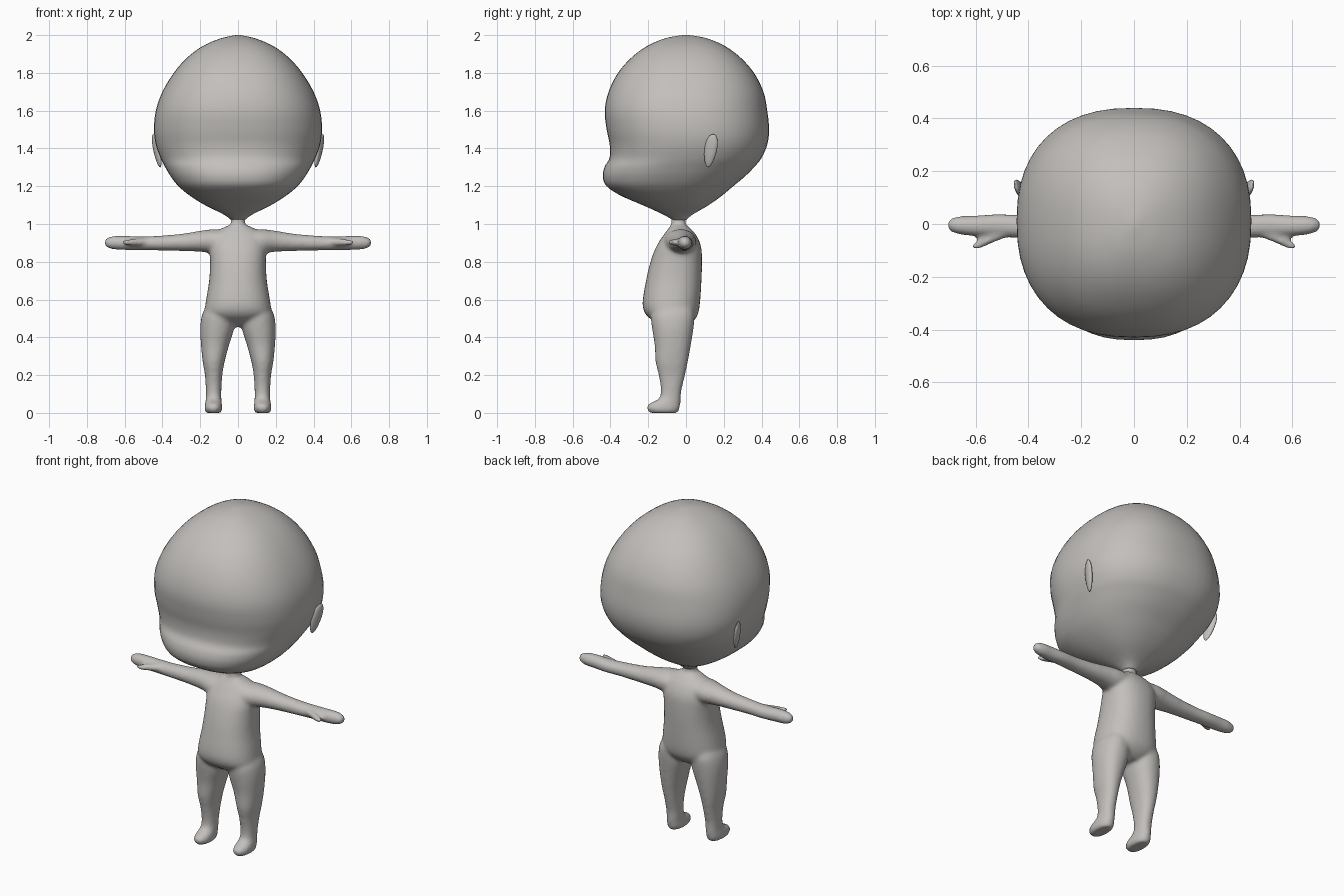
import bpy, bmesh, math
from mathutils import Vector

if "Cube" in bpy.data.objects:
    bpy.data.objects.remove(bpy.data.objects["Cube"])

clay = bpy.data.materials.new("clay_grey")
clay.use_nodes = True
COLOUR = (0.54, 0.52, 0.5, 1)
clay.diffuse_color = COLOUR
clay.node_tree.nodes["Principled BSDF"].inputs["Base Color"].default_value = COLOUR


def catmull(rows, steps):
    """Smoothly fill in rows between the given ones."""
    rows = [Vector(r) for r in rows]
    out = []
    for i in range(len(rows) - 1):
        p0, p1, p2 = rows[max(i - 1, 0)], rows[i], rows[i + 1]
        p3 = rows[min(i + 2, len(rows) - 1)]
        for k in range(steps):
            t = k / steps
            out.append(p1 + (p2 - p0) * t / 2 + (p0 * 2 - p1 * 5 + p2 * 4 - p3) * t**2 / 2
                       + (p1 * 3 - p0 - p2 * 3 + p3) * t**3 / 2)
    return out + [rows[-1]]


def loft(bm, rows, place, power=2.0, sides=32, steps=4):
    """Rows are (position, a_min, a_max, b_min, b_max); place maps (a, b, position) to a point."""
    rings = []
    for t, a0, a1, b0, b1 in catmull(rows, steps):
        ring = []
        for k in range(sides):
            ang = math.tau * k / sides
            c, s = math.cos(ang), math.sin(ang)
            u = math.copysign(abs(c) ** (2 / power), c)
            v = math.copysign(abs(s) ** (2 / power), s)
            ring.append(bm.verts.new(place((a0 + a1 + (a1 - a0) * u) / 2,
                                           (b0 + b1 + (b1 - b0) * v) / 2, t)))
        rings.append(ring)
    for r, q in zip(rings, rings[1:]):
        for k in range(sides):
            n = (k + 1) % sides
            bm.faces.new((r[k], r[n], q[n], q[k]))
    bm.faces.new(rings[0])
    bm.faces.new(rings[-1])


def finish(bm, name):
    bmesh.ops.recalc_face_normals(bm, faces=bm.faces)
    for f in bm.faces:
        f.smooth = True
    mesh = bpy.data.meshes.new(name)
    bm.to_mesh(mesh)
    bm.free()
    mesh.materials.append(clay)
    obj = bpy.data.objects.new(name, mesh)
    bpy.context.collection.objects.link(obj)
    return obj


def upright(a, b, t):
    return (a, b, t)


# Head: rounded cranium, slight brow hollow, wide muzzle, tapering chin
head_rows = [(z, -w, w, f, b) for z, w, f, b in (
    (1.02, .035, -.07, 0), (1.05, .075, -.12, .035), (1.1, .175, -.23, .12),
    (1.15, .255, -.345, .19), (1.2, .315, -.42, .25), (1.25, .355, -.44, .31),
    (1.3, .385, -.432, .36), (1.35, .41, -.405, .4), (1.42, .435, -.404, .43),
    (1.5, .445, -.42, .44), (1.6, .435, -.43, .43), (1.7, .4, -.41, .41),
    (1.8, .34, -.36, .36), (1.88, .27, -.29, .29), (1.94, .19, -.21, .21),
    (1.98, .1, -.12, .12), (1.997, .03, -.04, .04), (2, .003, -.003, .003))]
bm = bmesh.new()
loft(bm, head_rows, upright, power=2.35, sides=48)
finish(bm, "head")

# Ears: thin leaning ovals, wider at the top
for side, name in ((1, "left_ear"), (-1, "right_ear")):
    bm = bmesh.new()
    bmesh.ops.create_uvsphere(bm, u_segments=24, v_segments=14, radius=1)
    for v in bm.verts:
        x, y, z = v.co
        y *= .033 * (1 + .2 * z)
        v.co = (side * (.43 + .016 * x + .018 * z + .25 * y), .13 + y + .013 * z, 1.388 + .088 * z)
    finish(bm, name)

# Body: torso, legs, arms and thumbs fused into one soft skin
bm = bmesh.new()
torso_rows = [(z, -w, w, f, b) for z, w, f, b in (
    (.455, .07, -.11, .0), (.48, .13, -.16, .035), (.52, .175, -.212, .062),
    (.58, .172, -.23, .074), (.7, .153, -.212, .082), (.8, .148, -.188, .085),
    (.88, .15, -.158, .08), (.94, .13, -.12, .055), (.98, .08, -.09, .02),
    (1, .038, -.078, -.002), (1.04, .04, -.08, .0))]
loft(bm, torso_rows, upright, power=2.3)

leg_rows = [
    (0, .09, .17, -.19, -.045), (.02, .083, .177, -.207, -.035), (.045, .085, .175, -.2, -.03),
    (.075, .088, .17, -.145, -.028), (.12, .088, .17, -.133, -.024), (.2, .083, .175, -.145, -.005),
    (.27, .071, .187, -.161, .01), (.36, .047, .196, -.166, .026), (.45, .02, .2, -.18, .04),
    (.52, .02, .19, -.185, .045), (.57, .04, .165, -.16, .03)]
arm_rows = [
    (.05, .85, .97, -.12, .05), (.13, .845, .972, -.11, .055), (.2, .853, .964, -.085, .048),
    (.3, .857, .948, -.065, .04), (.42, .86, .938, -.055, .035), (.52, .861, .934, -.048, .038),
    (.6, .862, .938, -.046, .032), (.66, .866, .936, -.04, .03), (.695, .877, .925, -.028, .02),
    (.708, .894, .908, -.01, .005)]
thumb_rows = [
    (.48, .885, .925, -.05, -.005), (.53, .885, .923, -.07, -.03), (.57, .885, .92, -.088, -.05),
    (.602, .89, .915, -.097, -.068), (.616, .898, .908, -.093, -.082)]
for side in (1, -1):
    loft(bm, leg_rows, lambda a, b, t: (side * a, b, t), power=2.2)
    for rows in (arm_rows, thumb_rows):
        loft(bm, rows, lambda a, b, t: (side * t, b, a))
body = finish(bm, "body")
skin = body.modifiers.new("fuse", "REMESH")
skin.mode = "VOXEL"
skin.voxel_size = .01
skin.use_smooth_shade = True
soften = body.modifiers.new("soften", "SMOOTH")
soften.factor = .5
soften.iterations = 8
